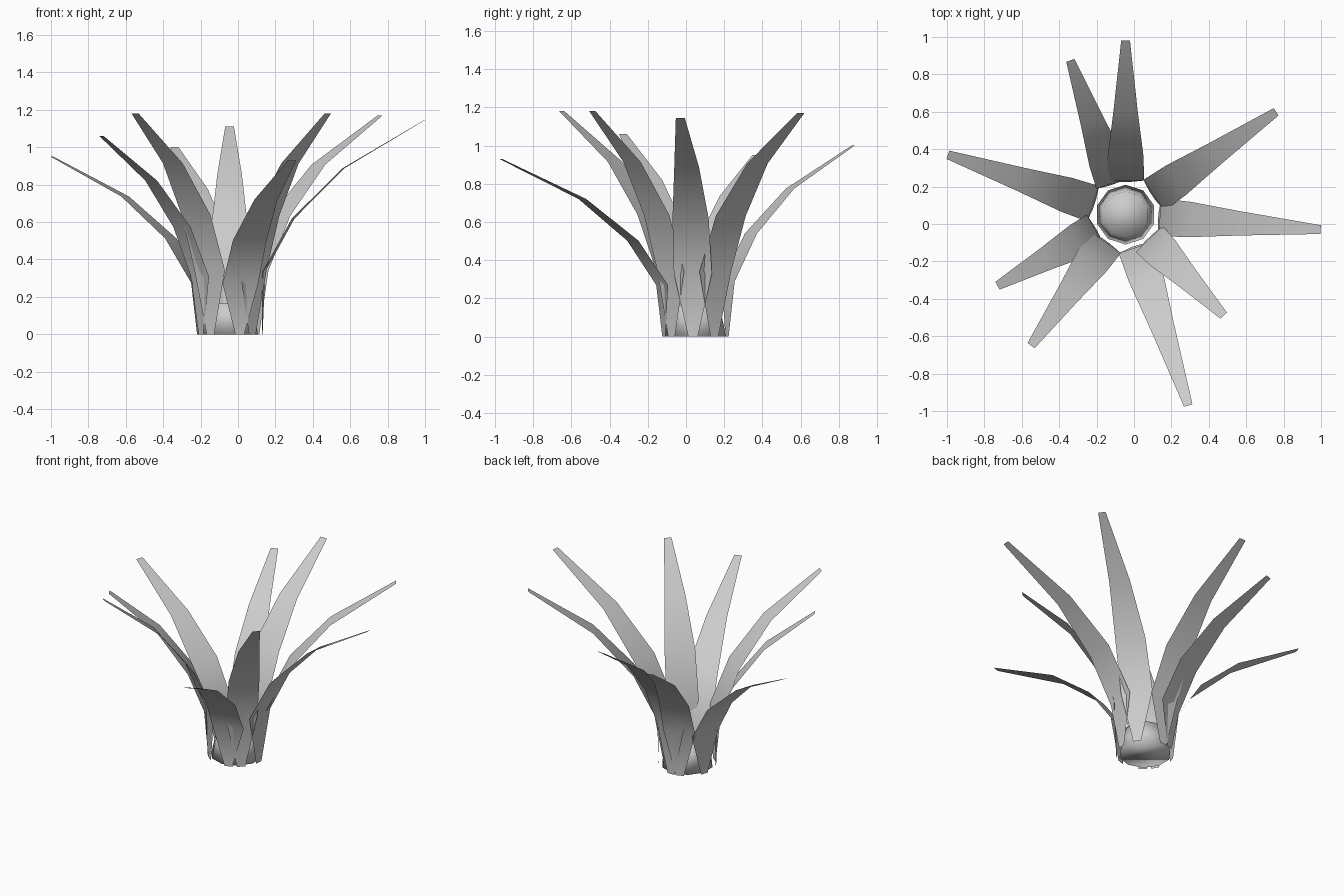
import bpy, bmesh, math
from mathutils import Vector

if "Cube" in bpy.data.objects:
    bpy.data.objects.remove(bpy.data.objects["Cube"])

CX, CY, R = -0.045, 0.05, 0.175   # middle and radius of the leaf rosette

# leaf tips (x, y, z)
tips = [(-0.045, 0.98, 1.11), (-0.34, 0.875, 1.0), (0.76, 0.6, 1.17),
        (0.998, -0.03, 1.145), (0.48, -0.49, 1.18), (0.29, -0.97, 0.93),
        (-0.55, -0.65, 1.18), (-0.73, -0.33, 1.06), (-0.995, 0.37, 0.95)]
# leaf rows: outward fraction, height fraction, width
rows = [(0.0, 0.0, 0.05), (0.01, 0.29, 0.20), (0.19, 0.54, 0.19),
        (0.50, 0.775, 0.13), (1.0, 1.0, 0.047)]


def finish(name, bm):
    mesh = bpy.data.meshes.new(name)
    bm.to_mesh(mesh)
    bm.free()
    for p in mesh.polygons:
        p.use_smooth = True
    ob = bpy.data.objects.new(name, mesh)
    bpy.context.collection.objects.link(ob)
    return ob


# arching flat leaves
for i, (tx, ty, tz) in enumerate(tips):
    out = Vector((tx - CX, ty - CY, 0))
    reach = out.length
    out.normalize()
    side = Vector((-out.y, out.x, 0))
    bm = bmesh.new()
    prev = None
    for f, h, w in rows:
        c = Vector((CX, CY, h * tz)) + out * (R + f * (reach - R))
        pair = [bm.verts.new(c - side * w / 2), bm.verts.new(c + side * w / 2)]
        if prev:
            bm.faces.new((prev[0], prev[1], pair[1], pair[0]))
        prev = pair
    finish(f"leaf_{i + 1}", bm)

# tapered core between the leaf bases
bm = bmesh.new()
bmesh.ops.create_cone(bm, cap_ends=True, segments=10, radius1=0.16, radius2=0.125, depth=0.165)
bmesh.ops.translate(bm, verts=bm.verts, vec=(CX, CY, 0.0825))
finish("core", bm)
